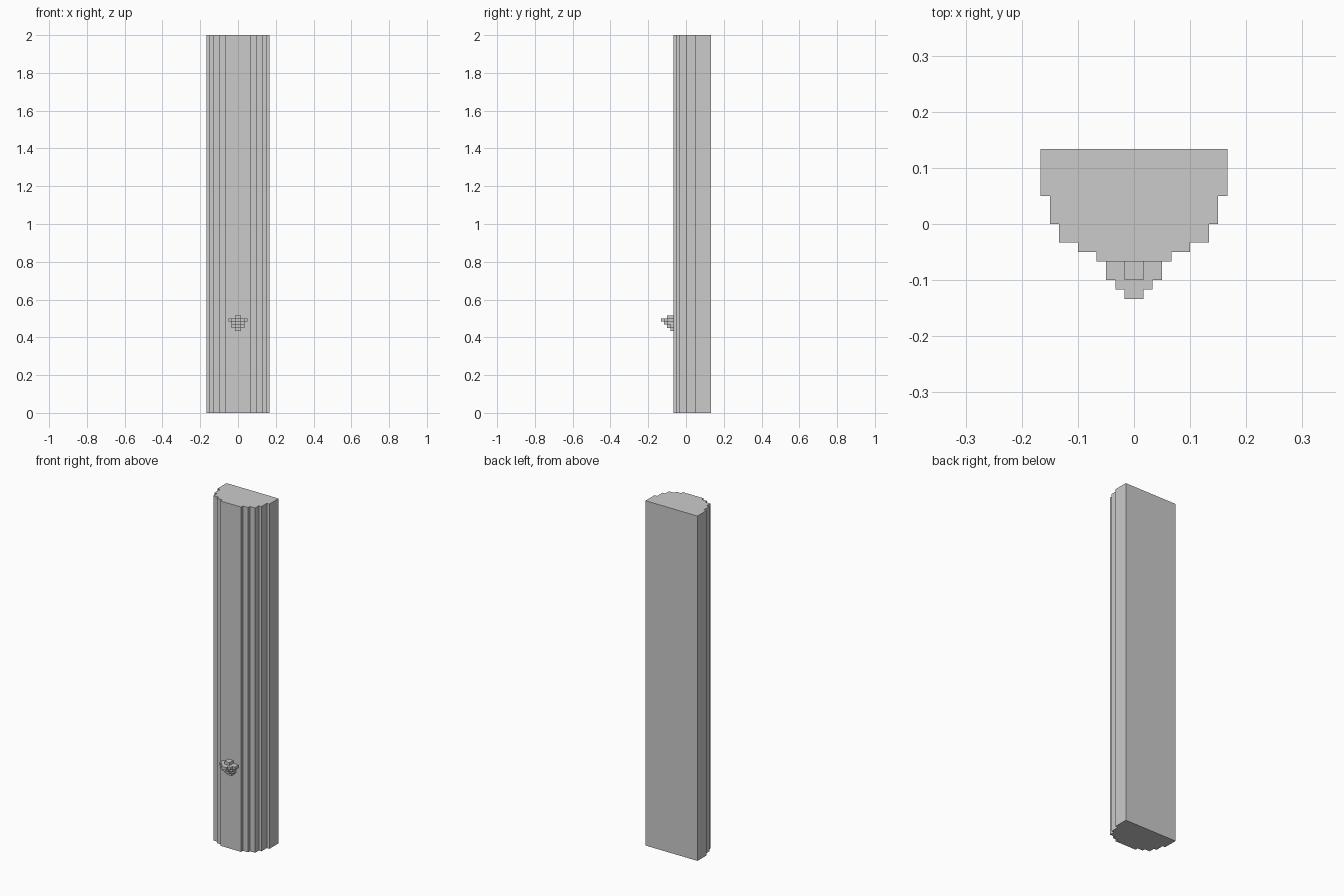
import bpy, bmesh

if "Cube" in bpy.data.objects:
    bpy.data.objects.remove(bpy.data.objects["Cube"])

U = 1 / 60  # step size of the blocky grid


def stepped_prism(name, back, steps, z0, z1):
    """Extrude a mirrored stair-step outline; steps = (half width, front y) from back to front."""
    right, y = [], back
    for half, front in steps:
        right += [(half, y), (half, front)]
        y = front
    outline = right + [(-x, y) for x, y in reversed(right)]
    bm = bmesh.new()
    face = bm.faces.new([bm.verts.new((x * U, y * U, z0 * U)) for x, y in outline])
    top = bmesh.ops.extrude_face_region(bm, geom=[face])["geom"]
    bmesh.ops.translate(bm, vec=(0, 0, (z1 - z0) * U),
                        verts=[v for v in top if isinstance(v, bmesh.types.BMVert)])
    bmesh.ops.recalc_face_normals(bm, faces=bm.faces)
    mesh = bpy.data.meshes.new(name)
    bm.to_mesh(mesh)
    bm.free()
    obj = bpy.data.objects.new(name, mesh)
    bpy.context.collection.objects.link(obj)
    return obj


# Tall half-round column with a flat back
stepped_prism("column", 8, [(10, 3), (9, 0), (8, -2), (6, -3), (4, -4)], 0, 120)

# Small knob on the front, one stepped layer per row from bottom to top
knob_layers = [
    [(1, -5)],
    [(2, -5), (1, -6)],
    [(2, -6), (1, -7)],
    [(3, -6), (2, -7), (1, -8)],
    [(1, -6)],
]
for i, steps in enumerate(knob_layers):
    stepped_prism(f"knob_layer_{i + 1}", -4, steps, 26 + i, 27 + i)
